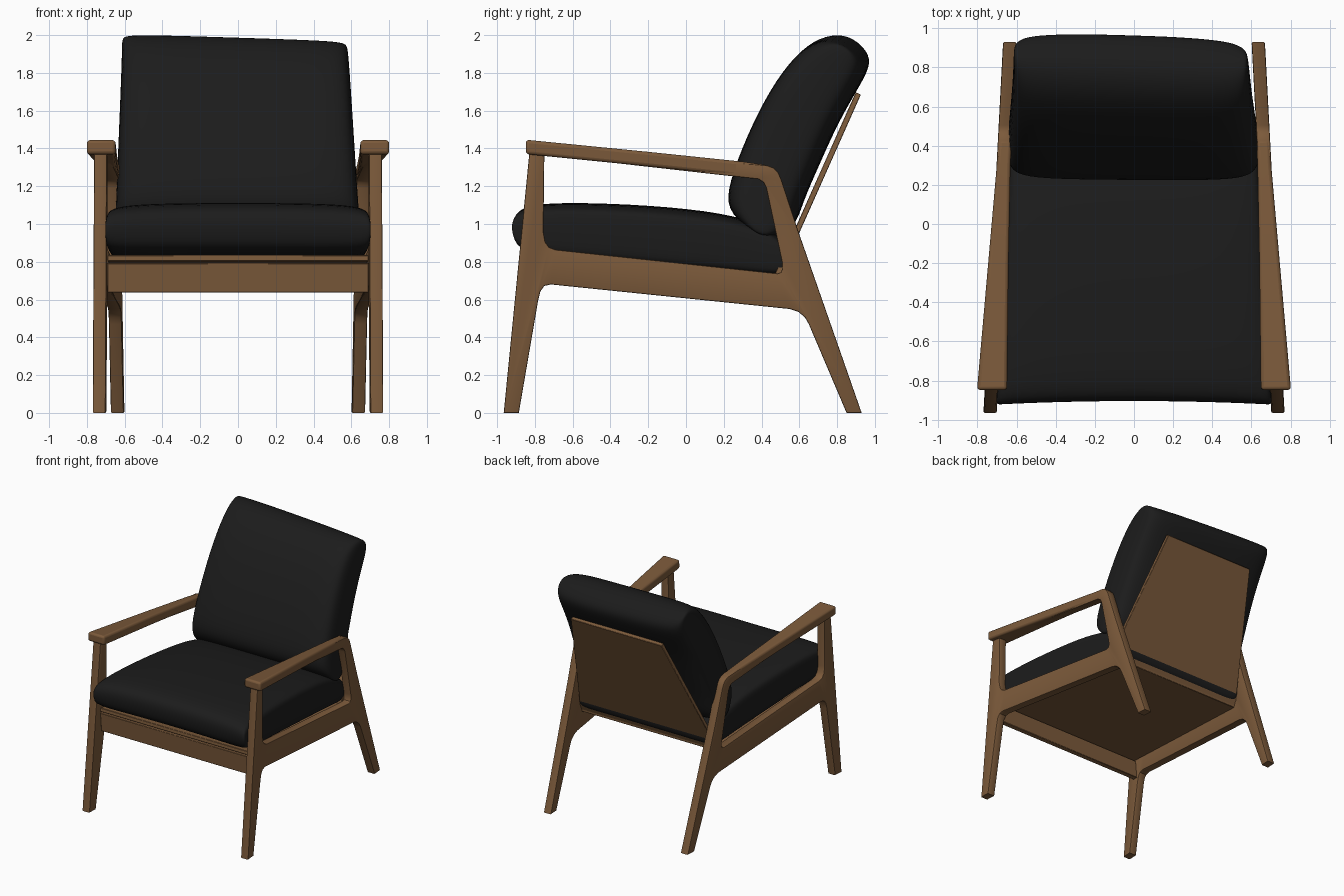
import bpy, bmesh, math

cube = bpy.data.objects.get("Cube")
if cube:
    bpy.data.objects.remove(cube, do_unlink=True)


def material(name, rgb, rough):
    m = bpy.data.materials.new(name)
    m.use_nodes = True
    m.diffuse_color = (*rgb, 1)
    node = m.node_tree.nodes["Principled BSDF"]
    node.inputs["Base Color"].default_value = (*rgb, 1)
    node.inputs["Roughness"].default_value = rough
    return m


WOOD = material("walnut_wood", (0.2, 0.102, 0.043), 0.5)
FABRIC = material("black_fabric", (0.0115, 0.0115, 0.0115), 0.8)


def finish(name, mesh, mat, angle=35):
    mesh.name = name
    mesh.materials.clear()
    mesh.materials.append(mat)
    mesh.shade_smooth()
    mesh.set_sharp_from_angle(angle=math.radians(angle))
    ob = bpy.data.objects.new(name, mesh)
    bpy.context.collection.objects.link(ob)
    return ob


def loft(name, rings, mat, angle=35):
    """Skin equal-sized rings of points and close both ends with strips of quads."""
    bm = bmesh.new()
    rows = [[bm.verts.new(p) for p in ring] for ring in rings]
    n = len(rows[0])
    for a, b in zip(rows, rows[1:]):
        for i in range(n):
            j = (i + 1) % n
            bm.faces.new((a[i], a[j], b[j], b[i]))
    for row in (rows[0], rows[-1]):
        for i in range(n // 2 - 1):
            bm.faces.new((row[i], row[i + 1], row[n - 2 - i], row[n - 1 - i]))
    bmesh.ops.recalc_face_normals(bm, faces=bm.faces)
    mesh = bpy.data.meshes.new(name)
    bm.to_mesh(mesh)
    bm.free()
    return finish(name, mesh, mat, angle)


def bevel(ob, width, segments=2):
    mod = ob.modifiers.new("soft_edges", "BEVEL")
    mod.width, mod.segments = width, segments


def mirror(ob):
    ob.modifiers.new("other_side", "MIRROR")


def frame_x(y):
    """Middle of the side frame, which closes in towards the back."""
    return 0.735 - 0.053 * (y + 0.96)


# Side frames: legs, arm support and side rail as one outline with an opening
outer = [(-.965, 0), (-.885, 0), (-.782, .60), (-.77, .645), (-.75, .672), (-.715, .68),
         (.55, .55), (.595, .535), (.63, .505), (.65, .47), (.85, 0), (.93, 0),
         (.595, .96), (.505, 1.235), (.49, 1.27), (.465, 1.297), (.43, 1.31),
         (-.825, 1.42)]
opening = [(-.75, 1.365), (-.755, .96), (-.745, .905), (-.725, .877), (-.69, .864),
           (.485, .738), (.503, .745), (.51, .765), (.508, .80), (.425, 1.19),
           (.41, 1.22), (.385, 1.237)]

curve = bpy.data.curves.new("side_outline", "CURVE")
curve.dimensions = "2D"
curve.fill_mode = "BOTH"
curve.extrude, curve.bevel_depth, curve.offset = 0.027, 0.007, -0.007
curve.bevel_resolution = 1
for loop in (outer, opening):
    spline = curve.splines.new("POLY")
    spline.points.add(len(loop) - 1)
    for point, (y, z) in zip(spline.points, loop):
        point.co = (y, z, 0, 1)
    spline.use_cyclic_u = True
helper = bpy.data.objects.new("side_outline", curve)
bpy.context.collection.objects.link(helper)
bpy.context.view_layer.update()
mesh = bpy.data.meshes.new_from_object(
    helper.evaluated_get(bpy.context.evaluated_depsgraph_get()))
bpy.data.objects.remove(helper, do_unlink=True)
bm = bmesh.new()
bm.from_mesh(mesh)
bmesh.ops.remove_doubles(bm, verts=bm.verts, dist=0.0005)
for v in bm.verts:
    y, z, depth = v.co
    v.co = (frame_x(y) + depth, y, z)
bmesh.ops.recalc_face_normals(bm, faces=bm.faces)
bm.to_mesh(mesh)
bm.free()
mirror(finish("side_frames", mesh, WOOD))

# Armrests: wide at the front, narrowing into the frame behind
arm_stations = [(-.848, .648, .802, 1.37, 1.446), (-.2, .641, .745, 1.305, 1.382),
                (.30, .631, .701, 1.252, 1.33), (.43, .626, .692, 1.24, 1.312)]
arms = loft("armrests", [[(a, y, low), (b, y, low), (b, y, top), (a, y, top)]
                         for y, a, b, low, top in arm_stations], WOOD)
bevel(arms, 0.017, 3)
mirror(arms)


def board(name, start, end, w0, w1, thick):
    """Flat board between two (y, z) points, with a half width at each end."""
    dy, dz = end[0] - start[0], end[1] - start[1]
    length = math.hypot(dy, dz)
    ny, nz = -dz / length * thick, dy / length * thick
    rings = [[(-w, y, z), (w, y, z), (w, y + ny, z + nz), (-w, y + ny, z + nz)]
             for (y, z), w in ((start, w0), (end, w1))]
    ob = loft(name, rings, WOOD)
    bevel(ob, 0.003, 1)
    return ob


# Boards between the frames
board("front_rail", (-.785, .64), (-.8, .796), .69, .69, .04)
board("seat_panel", (-.84, .805), (.49, .69), .69, .625, .03)
board("back_panel", (.483, .69), (.926, 1.685), .64, .42, .03)


def cushion(name, pairs, half_width, slices, shift):
    """Padded block: paired (y, z) points across its thickness, pinched at the sides."""
    slices = [(-t, k) for t, k in slices[:0:-1]] + slices
    rings = []
    for t, k in slices:
        sides = ([], [])
        for i, pair in enumerate(pairs):
            mid = [(p + q) / 2 for p, q in zip(*pair)]
            dx, dy, dz = shift(t, i / (len(pairs) - 1))
            for side, point in zip(sides, pair):
                y, z = (m + (c - m) * k for m, c in zip(mid, point))
                side.append((t * half_width(y, z) + dx, y + dy, z + dz))
        rings.append(sides[0] + sides[1][::-1])
    ob = loft(name, rings, FABRIC, 180)
    mod = ob.modifiers.new("padding", "SUBSURF")
    mod.levels = mod.render_levels = 2


# Cushions
cushion("seat_cushion",
        [((-.92, .93), (-.93, 1.05)), ((-.88, .845), (-.855, 1.105)),
         ((-.6, .822), (-.6, 1.115)), ((-.2, .785), (-.2, 1.10)),
         ((.2, .75), (.2, 1.06)), ((.46, .725), (.42, .99)), ((.535, .735), (.535, .92))],
        lambda y, z: frame_x(y) - 0.027,
        [(0, 1), (.5, 1), (.84, .97), (.965, .86), (1, .68)],
        lambda t, s: (0, 0.02 * (1 - t * t) * (1 - s), -0.012 * t ** 4))
cushion("back_cushion",
        [((.33, .97), (.45, .915)), ((.215, 1.08), (.58, .98)), ((.23, 1.22), (.62, 1.12)),
         ((.325, 1.47), (.7, 1.3)), ((.455, 1.73), (.81, 1.55)),
         ((.59, 1.91), (.93, 1.75)), ((.70, 1.99), (.985, 1.86)), ((.83, 2.01), (.945, 1.935))],
        lambda y, z: 0.648 - 0.052 * (z - 1),
        [(0, 1), (.4, 1), (.8, .96), (.95, .8), (1, .5)],
        lambda t, s: (-0.018 * s, -(0.022 * (t + 0.3) + 0.02 * t ** 4) * s,
                      -0.02 * (t + 0.6) * s))
